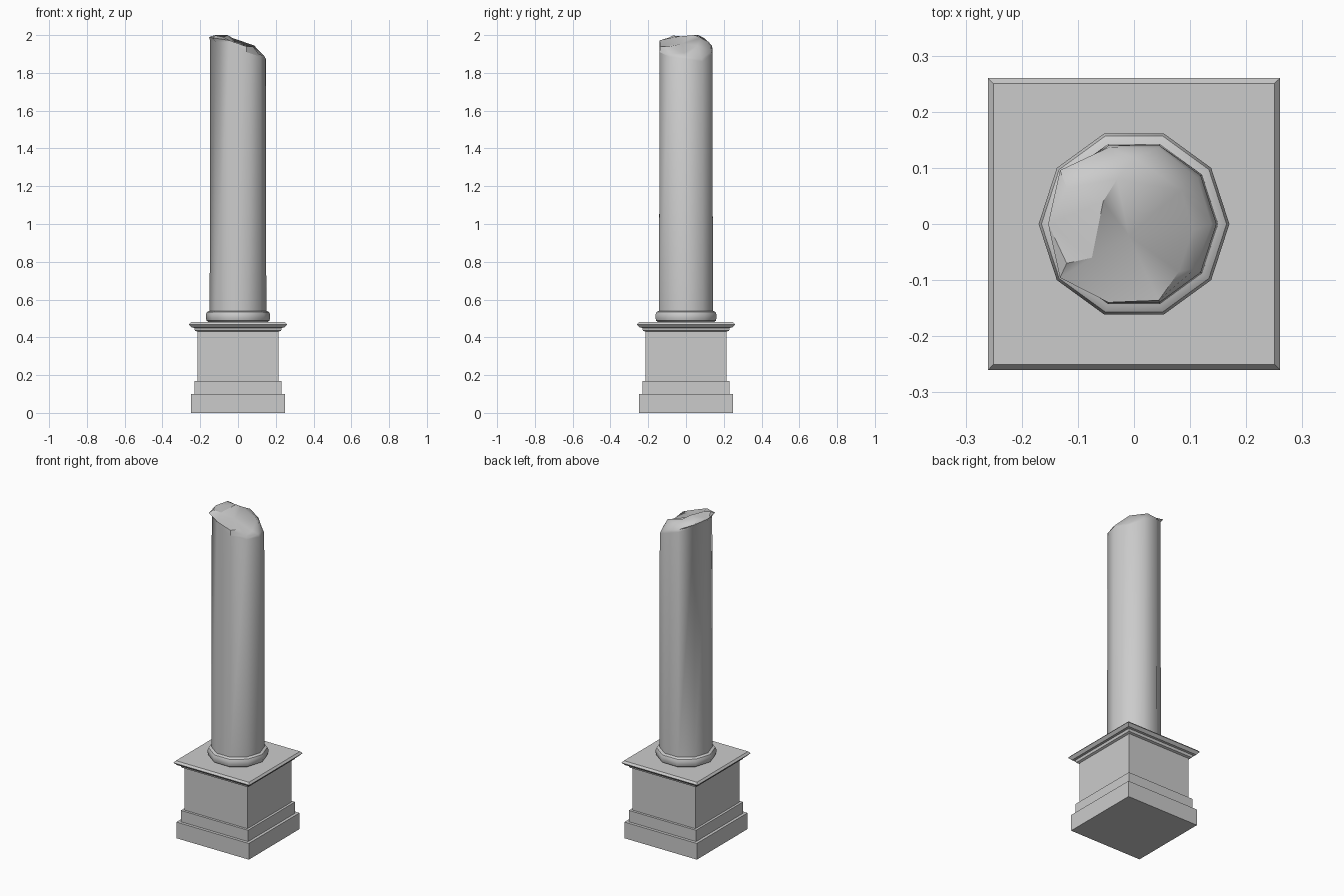
import bpy, bmesh, math
from mathutils import Vector
from mathutils.geometry import delaunay_2d_cdt

if "Cube" in bpy.data.objects:
    bpy.data.objects.remove(bpy.data.objects["Cube"])


def finish(name, bm, smooth_angle=None):
    bmesh.ops.recalc_face_normals(bm, faces=bm.faces)
    mesh = bpy.data.meshes.new(name)
    bm.to_mesh(mesh)
    bm.free()
    ob = bpy.data.objects.new(name, mesh)
    bpy.context.collection.objects.link(ob)
    if smooth_angle:
        bpy.ops.object.select_all(action='DESELECT')
        ob.select_set(True)
        bpy.context.view_layer.objects.active = ob
        bpy.ops.object.shade_smooth_by_angle(angle=math.radians(smooth_angle))
    return ob


def add_ring(bm, points):
    return [bm.verts.new(p) for p in points]


def bridge(bm, a, b):
    n = len(a)
    for i in range(n):
        j = (i + 1) % n
        bm.faces.new((a[i], a[j], b[j], b[i]))


def circle(n, r, z, turn=0.0):
    return [(r * math.cos(math.tau * i / n + turn), r * math.sin(math.tau * i / n + turn), z)
            for i in range(n)]


def stack(name, profile, n, turn=0.0, scale=1.0, smooth_angle=None):
    """Closed solid from (radius, z) profile with n sides."""
    bm = bmesh.new()
    rings = [add_ring(bm, circle(n, r * scale, z, turn)) for r, z in profile]
    for a, b in zip(rings, rings[1:]):
        bridge(bm, a, b)
    bm.faces.new(rings[0])
    bm.faces.new(rings[-1])
    return finish(name, bm, smooth_angle)


# Square pedestal: stepped plinth, dado and moulded cap (half widths)
stack("pedestal", [(0.248, 0), (0.248, 0.10), (0.23, 0.10), (0.23, 0.17),
                   (0.215, 0.17), (0.215, 0.43), (0.228, 0.435), (0.232, 0.45),
                   (0.245, 0.452), (0.26, 0.468), (0.25, 0.48)],
      4, math.pi / 4, math.sqrt(2))

# Ten-sided torus moulding
stack("base_ring", [(0.154, 0.48), (0.166, 0.488), (0.17, 0.502), (0.17, 0.52),
                    (0.165, 0.533), (0.153, 0.54)], 10, smooth_angle=37)

# Ten-sided shaft with a broken top
bm = bmesh.new()
edge_z = [1.875, 1.86, 1.90, 1.93, 1.965, 1.965, 1.965, 1.965, 1.91, 1.885]
lip = [(0.138, 1.89), (0.14, 1.875), (0.143, 1.915), (0.144, 1.945), (0.163, 1.985),
       (0.153, 1.99), (0.163, 1.985), (0.147, 1.972), (0.143, 1.94), (0.135, 1.90)]
bottom = add_ring(bm, circle(10, 0.150, 0.53))
upper = add_ring(bm, [(x, y, z) for (x, y, _), z in zip(circle(10, 0.147, 0), edge_z)])
rim_pts = [(r * math.cos(math.tau * i / 10), r * math.sin(math.tau * i / 10), z)
           for i, (r, z) in enumerate(lip)]
bm.faces.new(bottom)
bridge(bm, bottom, upper)

# Jagged fracture surface
peaks = [(-0.055, 0.04, 2.0), (-0.03, 0.08, 1.985), (0.0, 0.118, 1.965),
         (-0.075, -0.06, 1.99), (-0.12, 0.065, 2.0), (-0.12, -0.07, 1.998),
         (0.085, 0.06, 1.945), (0.08, -0.085, 1.94), (-0.01, -0.02, 1.955),
         (0.105, -0.01, 1.905)]
pts = rim_pts + peaks
_, _, tris, orig, _, _ = delaunay_2d_cdt(
    [Vector(p[:2]) for p in pts], [(i, (i + 1) % 10) for i in range(10)], [], 1, 1e-5)
verts = add_ring(bm, pts)
bridge(bm, upper, verts[:10])
for tri in tris:
    bm.faces.new([verts[orig[i][0]] for i in tri])
bmesh.ops.triangulate(bm, faces=[f for f in bm.faces if f.calc_center_median().z > 1.8])
finish("broken_shaft", bm, 37)
